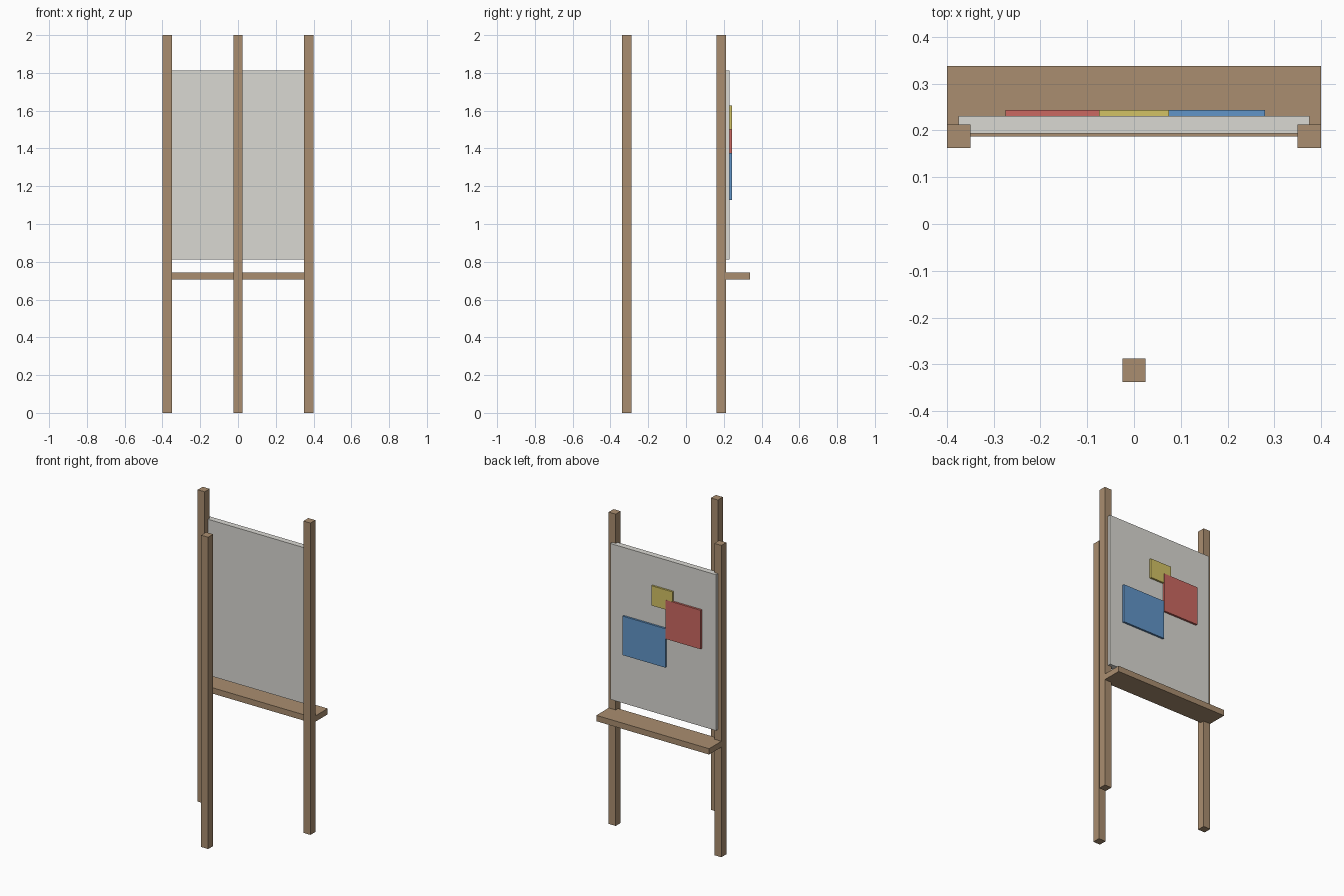
import bpy

if "Cube" in bpy.data.objects:
    bpy.data.objects.remove(bpy.data.objects["Cube"])


def material(name, rgb):
    m = bpy.data.materials.new(name)
    m.diffuse_color = (*rgb, 1)
    m.use_nodes = True
    m.node_tree.nodes["Principled BSDF"].inputs["Base Color"].default_value = m.diffuse_color
    return m


wood = material("wood", (0.40, 0.27, 0.16))
linen = material("canvas", (0.70, 0.69, 0.65))
red = material("red_paint", (0.60, 0.14, 0.12))
yellow = material("yellow_paint", (0.65, 0.54, 0.13))
blue = material("blue_paint", (0.12, 0.30, 0.58))


def box(name, x, y, z, mat):
    """Axis-aligned box from (min, max) ranges."""
    ranges = (x, y, z)
    bpy.ops.mesh.primitive_cube_add(size=1, location=[(a + b) / 2 for a, b in ranges])
    ob = bpy.context.object
    ob.name = name
    ob.scale = [b - a for a, b in ranges]
    bpy.ops.object.transform_apply(location=False, rotation=False, scale=True)
    ob.data.materials.append(mat)
    return ob


# Three upright posts
for name, cx, cy in (("left_leg", -0.375, 0.1875),
                     ("right_leg", 0.375, 0.1875),
                     ("rear_leg", 0.0, -0.3125)):
    box(name, (cx - 0.025, cx + 0.025), (cy - 0.025, cy + 0.025), (0, 2), wood)

# Ledge below the canvas
box("ledge", (-0.4, 0.4), (0.1875, 0.3375), (0.7065, 0.744), wood)

# Canvas board
box("canvas_board", (-0.375, 0.375), (0.1938, 0.2313), (0.8125, 1.8125), linen)

# Painted blocks; red sits a hair in front where it overlaps yellow
box("yellow_block", (-0.075, 0.075), (0.2313, 0.2435), (1.5, 1.6265), yellow)
box("blue_block", (-0.024, 0.28), (0.2313, 0.2437), (1.127, 1.377), blue)
box("red_block", (-0.275, -0.025), (0.2313, 0.2443), (1.3125, 1.5625), red)
